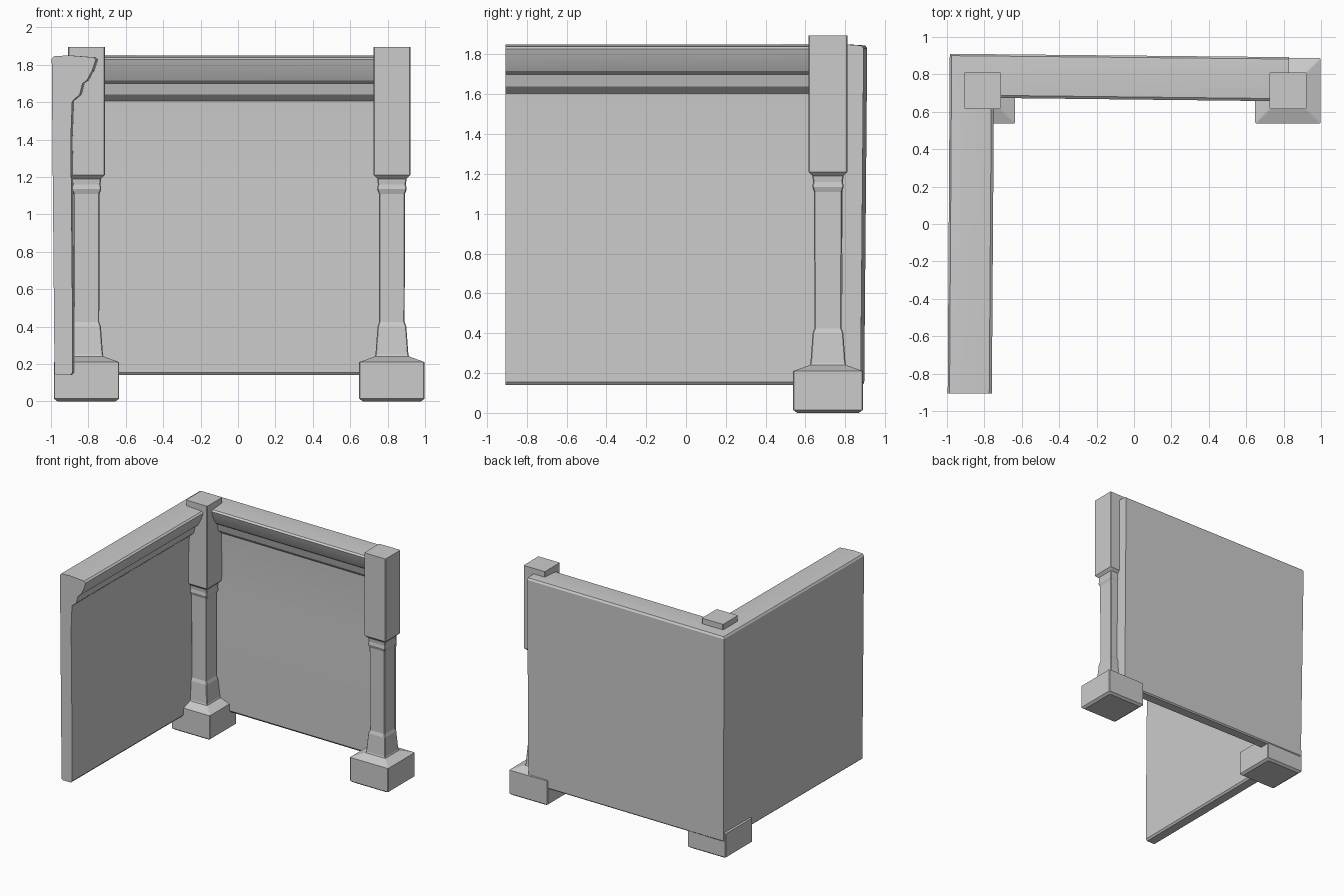
import bpy, bmesh, math

if "Cube" in bpy.data.objects:
    bpy.data.objects.remove(bpy.data.objects["Cube"])


def loft(name, rings, smooth=None):
    """Skin equal-length rings of points and cap both ends."""
    bm = bmesh.new()
    vs = [[bm.verts.new(p) for p in r] for r in rings]
    n = len(vs[0])
    for a, b in zip(vs, vs[1:]):
        for i in range(n):
            j = (i + 1) % n
            bm.faces.new((a[i], a[j], b[j], b[i]))
    bm.faces.new(vs[0][::-1])
    bm.faces.new(vs[-1])
    bmesh.ops.recalc_face_normals(bm, faces=bm.faces)
    me = bpy.data.meshes.new(name)
    bm.to_mesh(me)
    bm.free()
    ob = bpy.data.objects.new(name, me)
    bpy.context.collection.objects.link(ob)
    if smooth:
        bpy.ops.object.select_all(action='DESELECT')
        bpy.context.view_layer.objects.active = ob
        ob.select_set(True)
        bpy.ops.object.shade_smooth_by_angle(angle=math.radians(smooth))
    return ob


# wall cross-section: (distance inward from outer face, height)
wall = [(0.015, 0.15), (0.025, 0.14), (0.10, 0.14), (0.112, 0.155), (0.112, 0.36),
        (0.105, 1.15), (0.102, 1.40), (0.11, 1.605), (0.15, 1.64), (0.165, 1.70),
        (0.188, 1.716), (0.217, 1.77), (0.236, 1.828), (0.222, 1.84),
        (0.09, 1.85), (0.01, 1.845), (0.0, 1.83)]

# L-shaped wall swept round a mitred corner
loft("corner_wall", [
    [(-0.996 + d, -0.907, z) for d, z in wall],
    [(-0.985 + d, 0.91 - d, z) for d, z in wall],
    [(0.83, 0.892 - d, z) for d, z in wall]], 25)

# turned-looking square post: (half width, height)
post = [(0.155, 0.0), (0.175, 0.015), (0.175, 0.21), (0.092, 0.24), (0.088, 0.25),
        (0.077, 0.40), (0.068, 0.425), (0.070, 1.11), (0.079, 1.135), (0.075, 1.16),
        (0.078, 1.19), (0.098, 1.21), (0.098, 1.895)]


def square(cx, cy, h, z, c=0.005):
    k = h - c
    pts = [(-k, -h), (k, -h), (h, -k), (h, k), (k, h), (-k, h), (-h, k), (-h, -k)]
    return [(cx + x, cy + y, z) for x, y in pts]


# one post in the corner, one at the free end of the back wall
for name, x in (("corner_post", -0.81), ("end_post", 0.823)):
    loft(name, [square(x, 0.713, h, z) for h, z in post])
